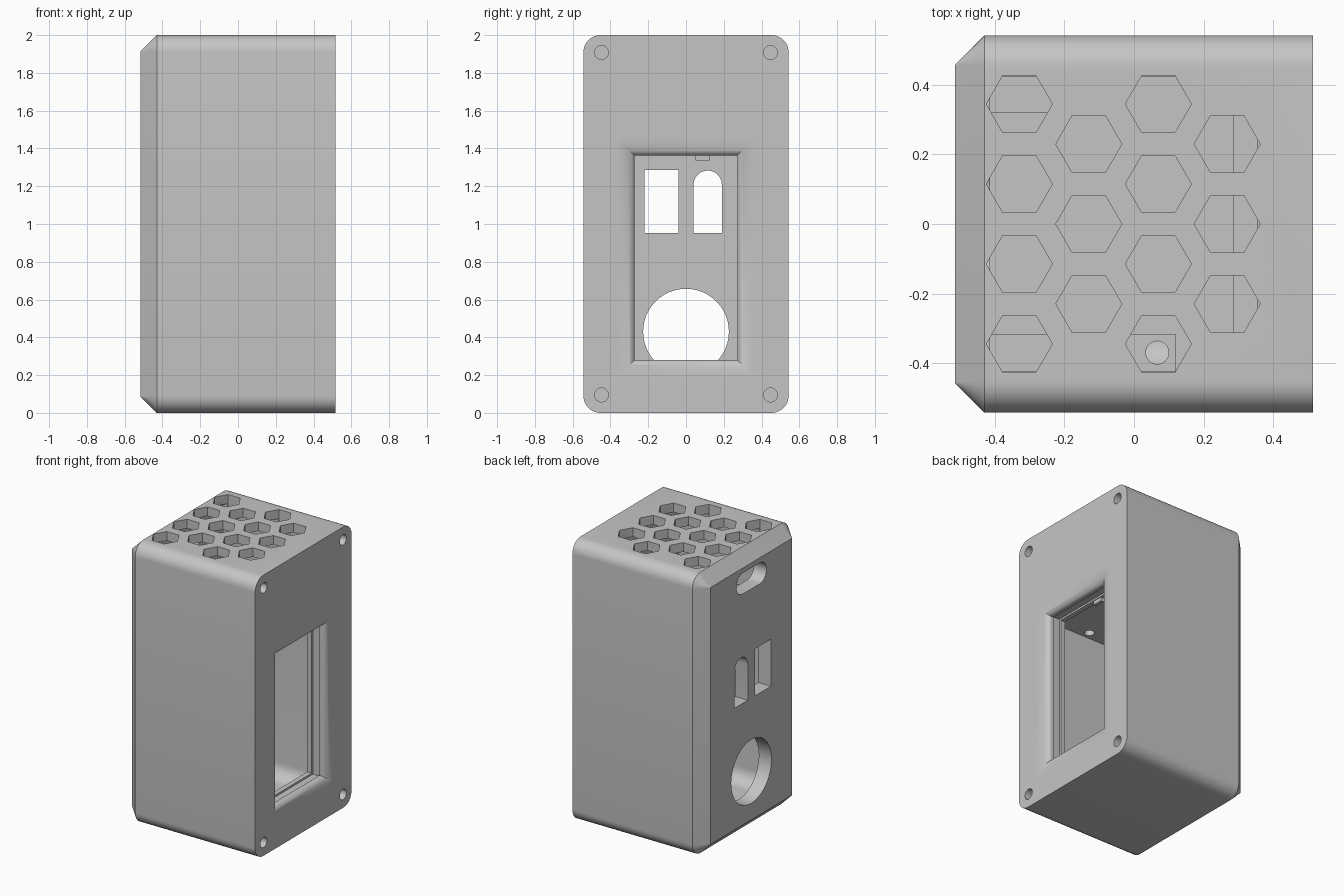
import bpy, bmesh, math

if "Cube" in bpy.data.objects:
    bpy.data.objects.remove(bpy.data.objects["Cube"])

grey = bpy.data.materials.new("plain grey")
grey.diffuse_color = (0.56, 0.56, 0.56, 1)
grey.use_nodes = True
grey.node_tree.nodes["Principled BSDF"].inputs["Base Color"].default_value = grey.diffuse_color


def loft(name, rings):
    """Closed solid skinned through rings of equal point count."""
    bm = bmesh.new()
    loops = [[bm.verts.new(p) for p in r] for r in rings]
    n = len(loops[0])
    for a, b in zip(loops, loops[1:]):
        for i in range(n):
            j = (i + 1) % n
            bm.faces.new((a[i], a[j], b[j], b[i]))
    bm.faces.new(loops[0])
    bm.faces.new(loops[-1])
    bmesh.ops.recalc_face_normals(bm, faces=bm.faces)
    me = bpy.data.meshes.new(name)
    bm.to_mesh(me)
    bm.free()
    me.materials.append(grey)
    ob = bpy.data.objects.new(name, me)
    bpy.context.collection.objects.link(ob)
    return ob


def along_x(x, pts):
    return [(x, y, z) for y, z in pts]


def rect(y0, y1, z0, z1):
    return [(y0, z0), (y1, z0), (y1, z1), (y0, z1)]


def rounded(cy, cz, hy, hz, r, n=8):
    """Rounded rectangle in the side plane."""
    pts = []
    for k, (sy, sz) in enumerate([(1, 1), (-1, 1), (-1, -1), (1, -1)]):
        for i in range(n + 1):
            a = math.pi / 2 * (k + i / n)
            pts.append((cy + sy * (hy - r) + r * math.cos(a),
                        cz + sz * (hz - r) + r * math.sin(a)))
    return pts


def circle(cy, cz, r, n=32):
    return [(cy + r * math.cos(2 * math.pi * i / n), cz + r * math.sin(2 * math.pi * i / n))
            for i in range(n)]


def prism(name, pts, x0, x1):
    return loft(name, [along_x(x0, pts), along_x(x1, pts)])


def upright(name, cx, cy, r, n, z0, z1):
    pts = circle(cx, cy, r, n)
    return loft(name, [[(x, y, z) for x, y in pts] for z in (z0, z1)])


def box(name, x0, x1, y0, y1, z0, z1):
    return prism(name, rect(y0, y1, z0, z1), x0, x1)


def cut(target, cutter):
    m = target.modifiers.new("cut", 'BOOLEAN')
    m.operation = 'DIFFERENCE'
    m.solver = 'EXACT'
    m.object = cutter
    bpy.context.view_layer.objects.active = target
    bpy.ops.object.modifier_apply(modifier=m.name)
    bpy.data.objects.remove(cutter)


# Case: rounded block with a chamfer towards the rear panel
case = loft("case", [
    along_x(0.515, rounded(0, 1, 0.543, 1, 0.09)),
    along_x(-0.43, rounded(0, 1, 0.543, 1, 0.09)),
    along_x(-0.515, rounded(0, 1, 0.458, 0.915, 0.002)),
])

# Lower chamber with rounded floor edges, and upper chamber above the partition
R = 0.1
lower = [(0.425, 1.43), (-0.425, 1.43)]
for s, k in ((-1, 2), (1, 3)):
    for i in range(9):
        a = math.pi / 2 * (k + i / 8)
        lower.append((s * (0.425 - R) + R * math.cos(a), 0.1 + R + R * math.sin(a)))
cut(case, prism("lower_chamber", lower, -0.415, 0.355))
cut(case, box("upper_chamber", -0.415, 0.355, -0.425, 0.425, 1.465, 1.935))

# Window with softly rolled rim
W = (0.272, 0.28, 1.362)


def window_ring(x, o):
    return along_x(x, rect(-W[0] - o, W[0] + o, W[1] - o, W[2] + o))


rim = [window_ring(0.56, 0.1)]
for i in range(9):
    t = math.pi / 2 * i / 8
    rim.append(window_ring(0.515 - 0.045 * (1 - math.cos(t)), 0.1 * (1 - math.sin(t))))
rim.append(window_ring(0.3, 0))
cut(case, loft("window", rim))
# Panel groove inside the window frame
cut(case, box("groove", 0.39, 0.45, -0.287, 0.287, 0.267, 1.375))

# Vent hexagons in the top
for cx, ys in ((-0.33, (-0.345, -0.115, 0.115, 0.345)), (-0.13, (-0.23, 0, 0.23)),
               (0.07, (-0.345, -0.115, 0.115, 0.345)), (0.268, (-0.23, 0, 0.23))):
    for cy in ys:
        cut(case, upright("vent", cx, cy, 0.095, 6, 1.85, 2.1))

# Screw holes in the corners of the front
for sy in (-1, 1):
    for z in (0.095, 1.908):
        cut(case, prism("screw_hole", circle(sy * 0.447, z, 0.037, 24), 0.37, 0.6))

# Rear openings: round port, square port, arched port, top slot
cut(case, prism("round_port", circle(0, 0.43, 0.227, 48), -0.6, -0.38))
cut(case, box("square_port", -0.6, -0.38, -0.22, -0.04, 0.952, 1.287))
arch = [(0.04, 0.952), (0.19, 0.952)] + [
    (0.115 + 0.075 * math.cos(math.pi * i / 12), 1.208 + 0.075 * math.sin(math.pi * i / 12))
    for i in range(13)]
cut(case, prism("arched_port", arch, -0.6, -0.38))
cut(case, prism("top_slot", rounded(0, 1.805, 0.17, 0.075, 0.0745), -0.6, -0.38))

# Raised ledges on the partition, and a cable hole through it
box("front_ledge", 0.285, 0.356, -0.424, 0.424, 1.46, 1.49)
box("short_ledge", -0.416, -0.18, 0.32, 0.426, 1.46, 1.49)
long_ledge = box("long_ledge", -0.416, 0.12, -0.426, -0.316, 1.46, 1.49)
for part in (case, long_ledge):
    cut(part, upright("cable_hole", 0.067, -0.37, 0.033, 24, 1.3, 1.6))

# Small retaining clip at the top of the window
box("top_clip", 0.36, 0.385, 0.05, 0.125, 1.335, 1.365)

# Shading
for ob in list(bpy.context.scene.objects):
    ob.select_set(True)
bpy.context.view_layer.objects.active = case
bpy.ops.object.shade_smooth_by_angle(angle=math.radians(30))
